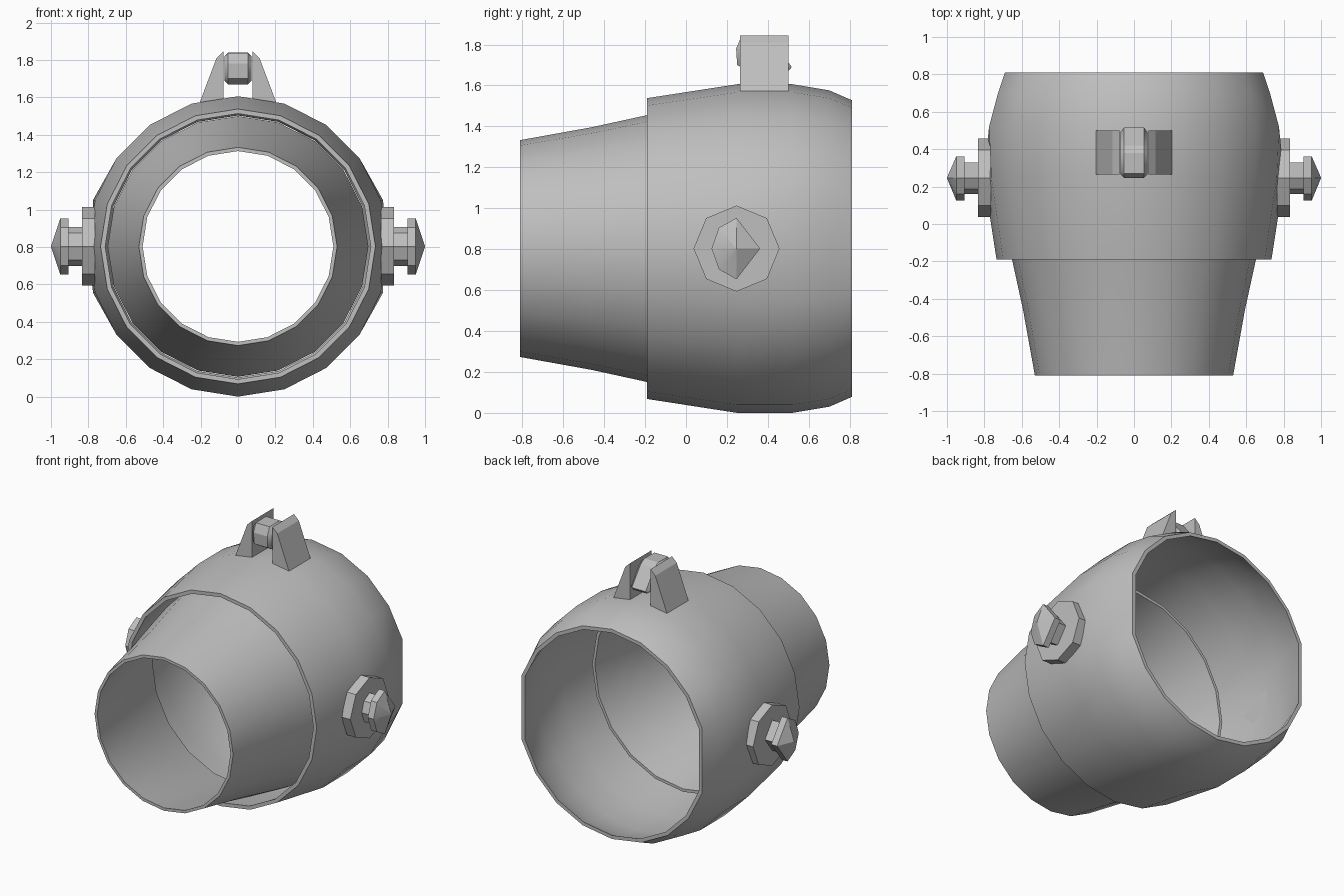
import bpy, bmesh, math

if "Cube" in bpy.data.objects:
    bpy.data.objects.remove(bpy.data.objects["Cube"])

CZ = 0.803          # height of the barrel axis
SIDES = 20

grey = bpy.data.materials.new("plain grey")
grey.diffuse_color = (0.52, 0.52, 0.52, 1)
grey.use_nodes = True
grey.node_tree.nodes["Principled BSDF"].inputs["Base Color"].default_value = grey.diffuse_color


def loft(name, rings, closed=False, angle=30):
    """Bridge equal-sized vertex rings; cap both ends or close into a loop."""
    bm = bmesh.new()
    rows = [[bm.verts.new(p) for p in ring] for ring in rings]
    n = len(rows[0])
    pairs = list(zip(rows, rows[1:]))
    if closed:
        pairs.append((rows[-1], rows[0]))
    else:
        bm.faces.new(rows[0])
        bm.faces.new(rows[-1])
    for a, b in pairs:
        for i in range(n):
            j = (i + 1) % n
            bm.faces.new((a[i], a[j], b[j], b[i]))
    bmesh.ops.recalc_face_normals(bm, faces=bm.faces)
    mesh = bpy.data.meshes.new(name)
    bm.to_mesh(mesh)
    bm.free()
    mesh.materials.append(grey)
    ob = bpy.data.objects.new(name, mesh)
    bpy.context.collection.objects.link(ob)
    bpy.ops.object.select_all(action='DESELECT')
    ob.select_set(True)
    bpy.context.view_layer.objects.active = ob
    bpy.ops.object.shade_smooth_by_angle(angle=math.radians(angle))
    return ob


def ring(y, r, flat=None):
    """Circle round the y axis; flat limits the two sides to a straight facet."""
    pts = []
    for i in range(SIDES):
        a = 2 * math.pi * i / SIDES
        x, z = r * math.cos(a), r * math.sin(a)
        if flat and abs(x) > 0.94 * r:
            x = math.copysign(flat, x)
        pts.append((x, y, CZ + z))
    return pts


def shell(name, profile, t):
    """Hollow turned part with wall thickness t."""
    outer = [ring(*p) for p in profile]
    inner = [ring(y, r - t, f and f - t) for y, r, f in reversed(profile)]
    return loft(name, outer + inner, closed=True)


# Rear body and the narrower front tube slotted into it
shell("body_shell", [(-0.19, 0.735, None), (0.25, 0.803, None),
                     (0.52, 0.803, 0.775), (0.70, 0.773, 0.727),
                     (0.81, 0.725, 0.69)], 0.025)
shell("front_tube", [(-0.81, 0.53, None), (-0.46, 0.593, None),
                     (-0.19, 0.652, None), (0.03, 0.697, None)], 0.02)

# Side pivots: octagonal plate, stem and pointed cap
octagon = [(0.21 * math.cos(k * math.pi / 4), 0.21 * math.sin(k * math.pi / 4))
           for k in range(8)]
cap = [(0, 0.15), (-0.086, 0.102), (-0.122, 0), (-0.086, -0.102),
       (0, -0.15), (0.115, 0)]


def section(outline, x, s=1):
    return [(x, 0.247 + y * s, CZ + z * s) for y, z in outline]


for side, sx in (("left", -1), ("right", 1)):
    loft(side + "_pivot_plate", [section(octagon, sx * x) for x in (0.765, 0.833)])
    loft(side + "_pivot_stem", [section(cap, sx * x, 0.7) for x in (0.82, 0.91)])
    loft(side + "_pivot_cap", [section(cap, sx * 0.905), section(cap, sx * 0.95),
                               section(cap, sx * 1.0, 0.01)], angle=20)

    # Top bracket cheeks
    cheek = [(0.205, 1.572), (0.115, 1.81), (0.078, 1.845), (0.078, 1.572)]
    loft(side + "_top_bracket",
         [[(sx * x, y, z) for x, z in cheek] for y in (0.265, 0.5)], angle=20)

# Leaning latch block held between the cheeks
latch = [(0.25, 1.70), (0.245, 1.78), (0.27, 1.838), (0.38, 1.84),
         (0.42, 1.815), (0.517, 1.69), (0.50, 1.67), (0.30, 1.67)]
block = loft("top_latch", [[(x, y, z) for y, z in latch] for x in (-0.073, 0.073)],
             angle=20)
bevel = block.modifiers.new("edge_bevel", 'BEVEL')
bevel.width = 0.025
bevel.segments = 1
bevel.limit_method = 'ANGLE'
bevel.angle_limit = math.radians(80)
